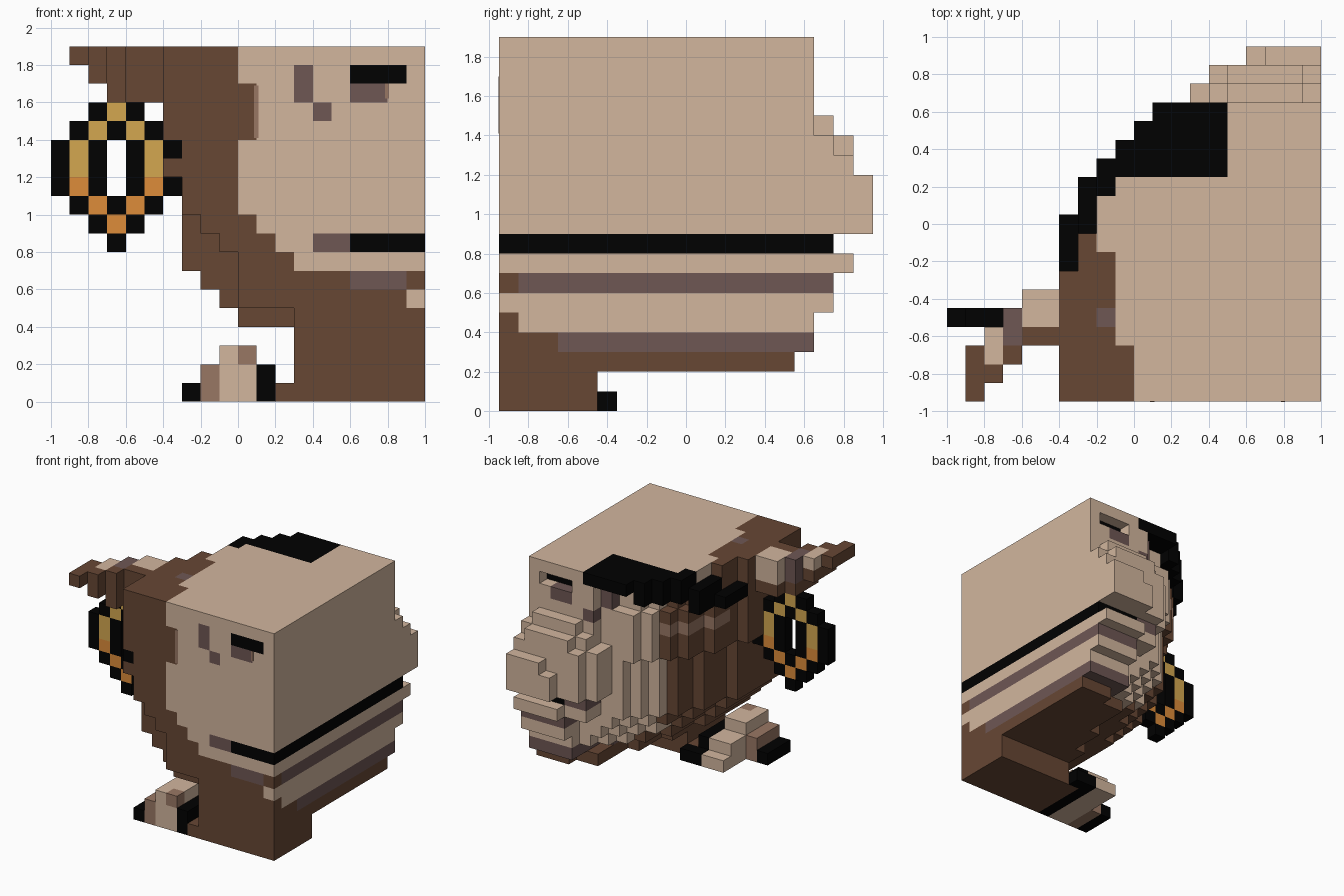
import bpy, bmesh
from mathutils import Vector

cube = bpy.data.objects.get("Cube")
if cube:
    bpy.data.objects.remove(cube, do_unlink=True)

U = 0.1                              # block size
ORIGIN = Vector((-1.0, -0.95, 0.0))  # corner of block (0, 0, 0)


def material(name, rgb):
    lin = [((c / 255 + 0.055) / 1.055) ** 2.4 if c > 10 else c / 255 / 12.92 for c in rgb]
    m = bpy.data.materials.new(name)
    m.use_nodes = True
    m.diffuse_color = (*lin, 1)
    bsdf = m.node_tree.nodes["Principled BSDF"]
    bsdf.inputs["Base Color"].default_value = (*lin, 1)
    bsdf.inputs["Roughness"].default_value = 0.9
    return m


TAN, BROWN, PURPLE, BLACK, GOLD, ORANGE, MID = range(7)
MATS = [material("tan", (210, 182, 158)), material("dark brown", (103, 71, 52)),
        material("dusky purple", (110, 87, 84)), material("black", (1, 1, 1)),
        material("gold", (212, 167, 80)), material("orange", (221, 140, 58)),
        material("mid brown", (153, 119, 100))]


def fill(cells, xs, ys, zs, colour):
    """Fill a box of blocks, each range given as (first, end)."""
    for i in range(*xs):
        for j in range(*ys):
            for k in range(*zs):
                cells[i, j, k] = colour


def build(name, cells):
    """Turn coloured blocks into one mesh holding only the exposed faces."""
    bm = bmesh.new()
    verts = {}
    for (i, j, k), colour in cells.items():
        for axis in range(3):
            for side in (0, 1):
                near = [i, j, k]
                near[axis] += 2 * side - 1
                if tuple(near) in cells:
                    continue
                b, c = (axis + 1) % 3, (axis + 2) % 3
                loop = []
                for s, t in ((0, 0), (1, 0), (1, 1), (0, 1)):
                    p = [i, j, k]
                    p[axis] += side
                    p[b] += s
                    p[c] += t
                    p = tuple(p)
                    if p not in verts:
                        verts[p] = bm.verts.new(ORIGIN + Vector(p) * U)
                    loop.append(verts[p])
                face = bm.faces.new(loop if side else loop[::-1])
                face.material_index = colour
    mesh = bpy.data.meshes.new(name)
    bm.to_mesh(mesh)
    bm.free()
    for m in MATS:
        mesh.materials.append(m)
    bpy.context.collection.objects.link(bpy.data.objects.new(name, mesh))


# Brow band: stepped black strip round the top corner
brow = {}
fill(brow, (6, 7), (7, 10), (16, 17), BLACK)
fill(brow, (7, 8), (9, 12), (16, 18), BLACK)
fill(brow, (8, 9), (11, 13), (17, 19), BLACK)
fill(brow, (9, 10), (12, 14), (17, 19), BLACK)
fill(brow, (10, 11), (12, 15), (17, 19), BLACK)
fill(brow, (11, 15), (12, 16), (18, 19), BLACK)

# Head outline: rear end of each column counted from the side edge
WALL = (7, 10, 12, 13, 14, 15, 15, 15, 16)
CAP = {2: 15}
SIDE = {2: 13, 3: 13, 4: 10, 5: 9, 6: 8}           # side edge of lower layers
FRONT = {4: 13, 5: 10, 6: 10, 7: 10, 8: 9, 9: 8}   # where the front plane begins

# Muzzle, lips and chin: (first column, end column, rear end, first layer, end layer)
BULGE = ((13, 14, 17, 9, 13), (14, 20, 17, 9, 14), (15, 19, 17, 14, 15),
         (14, 20, 18, 9, 13), (15, 19, 18, 13, 14),
         (16, 20, 19, 9, 11), (17, 20, 19, 11, 12),
         (14, 20, 17, 7, 9), (16, 20, 18, 7, 8),
         (16, 20, 17, 5, 7), (16, 20, 16, 3, 5),
         (15, 17, 14, 2, 3), (17, 20, 15, 2, 3))


def head_colour(i, j, k):
    if k <= 2:
        return BROWN
    if k == 3:
        return PURPLE if j >= 3 and i >= 15 else BROWN
    if k == 4:
        return TAN if j >= 1 and i >= 13 else BROWN
    if k == 5:
        return TAN if i == 19 or (j >= 1 and i >= 11) else BROWN
    if k == 6:
        if 16 <= i <= 18 or (i == 19 and j >= 1):
            return PURPLE
        return TAN if j >= 1 and i >= 11 else BROWN
    if k == 8 and i >= 14:                         # mouth line
        return BLACK if i >= 16 else PURPLE
    if k <= 9:
        return TAN if i >= (20 - k if j < 8 else 10) else BROWN
    if k == 17 and 16 <= i <= 18:                  # eye
        return BLACK
    if (k == 16 and i in (16, 17)) or (i == 13 and k in (16, 17)) or (i, k) == (14, 15):
        return PURPLE
    if (i, k) == (6, 13) and j < 5:                # ring clasp
        return BLACK
    if i == 10 and 14 <= k <= 16 and j < 8:
        return BROWN
    if k == 14 and 7 <= i <= 9 and j >= 8:         # pale band behind
        return MID
    if k == 18 and j > 0:                          # crown patch
        if (i, j) == (8, 4):
            return PURPLE
        return TAN if i >= 10 or (j >= 3 and i >= 9) or (j >= 8 and i >= 8) else BROWN
    return TAN if i >= 10 else BROWN


head = {}
for k in range(2, 19):
    side = SIDE.get(k, 6 if k >= 12 else 7)
    for i in range(side, 20):
        end = min(WALL[min(i - side, 8)], CAP.get(k, 16))
        if k == 18 and i < 15:
            end = min(end, {6: 7, 7: 9, 8: 11}.get(i, 12))
        if k in (16, 17) and 7 <= i <= 12:         # wall set back under the brow
            end -= 1
        for first, last, rear, low, high in BULGE:
            if first <= i < last and low <= k < high:
                end = max(end, rear)
        if k == 17 and 16 <= i <= 18:              # recessed eye
            end -= 1
        start = 1 if i < FRONT.get(k, side) else 0
        for j in range(start, end):
            if (i, j, k) not in brow:
                head[i, j, k] = head_colour(i, j, k)

# Supporting leg below the head
fill(head, (13, 20), (0, 5), (0, 2), BROWN)
fill(head, (12, 13), (0, 5), (0, 1), BROWN)
build("head", head)
build("brow_band", brow)

# Ear: stepped wing reaching out to the side
ear = {}
fill(ear, (1, 2), (0, 3), (18, 19), BROWN)
fill(ear, (2, 3), (1, 4), (17, 19), BROWN)
fill(ear, (2, 3), (2, 4), (18, 19), TAN)
fill(ear, (3, 4), (2, 5), (16, 19), BROWN)
fill(ear, (3, 4), (3, 5), (17, 19), PURPLE)
fill(ear, (4, 6), (3, 6), (16, 19), BROWN)
fill(ear, (4, 6), (4, 6), (17, 19), TAN)
build("ear", ear)

# Ear ring: flat hoop, rows from top to bottom
RING = ("  #o#  ", " #o#o# ", "#o# #o ", "#o# #o ", "#o# #o#", " #o#o# ", "  #o#  ", "   #   ")
ring = {}
for row, line in enumerate(RING):
    for i, ch in enumerate(line):
        if ch != " ":
            ring[i, 4, 15 - row] = BLACK if ch == "#" else (GOLD if row < 4 else ORANGE)
build("ear_ring", ring)

# Foot with stepped toes
foot = {}
fill(foot, (7, 8), (0, 3), (0, 1), BLACK)
fill(foot, (8, 9), (0, 3), (0, 2), MID)
fill(foot, (9, 11), (0, 6), (0, 1), TAN)
fill(foot, (9, 11), (0, 5), (1, 2), TAN)
fill(foot, (9, 11), (0, 3), (2, 3), TAN)
foot[10, 0, 2] = MID
fill(foot, (11, 12), (0, 5), (0, 2), BLACK)
fill(foot, (11, 13), (5, 6), (0, 1), BLACK)
build("foot", foot)

# Thin pale fringes on the front plane: (name, x, z, width, height)
for name, x, z, w, h in (("cheek_fringe", 0.097, 1.55, 0.025, 0.28),
                         ("eye_fringe", 0.797, 1.66, 0.02, 0.08)):
    bpy.ops.mesh.primitive_cube_add(size=1, location=(x, -0.95, z))
    plate = bpy.context.object
    plate.name = name
    plate.scale = (w, 0.004, h)
    plate.data.materials.append(MATS[MID])
